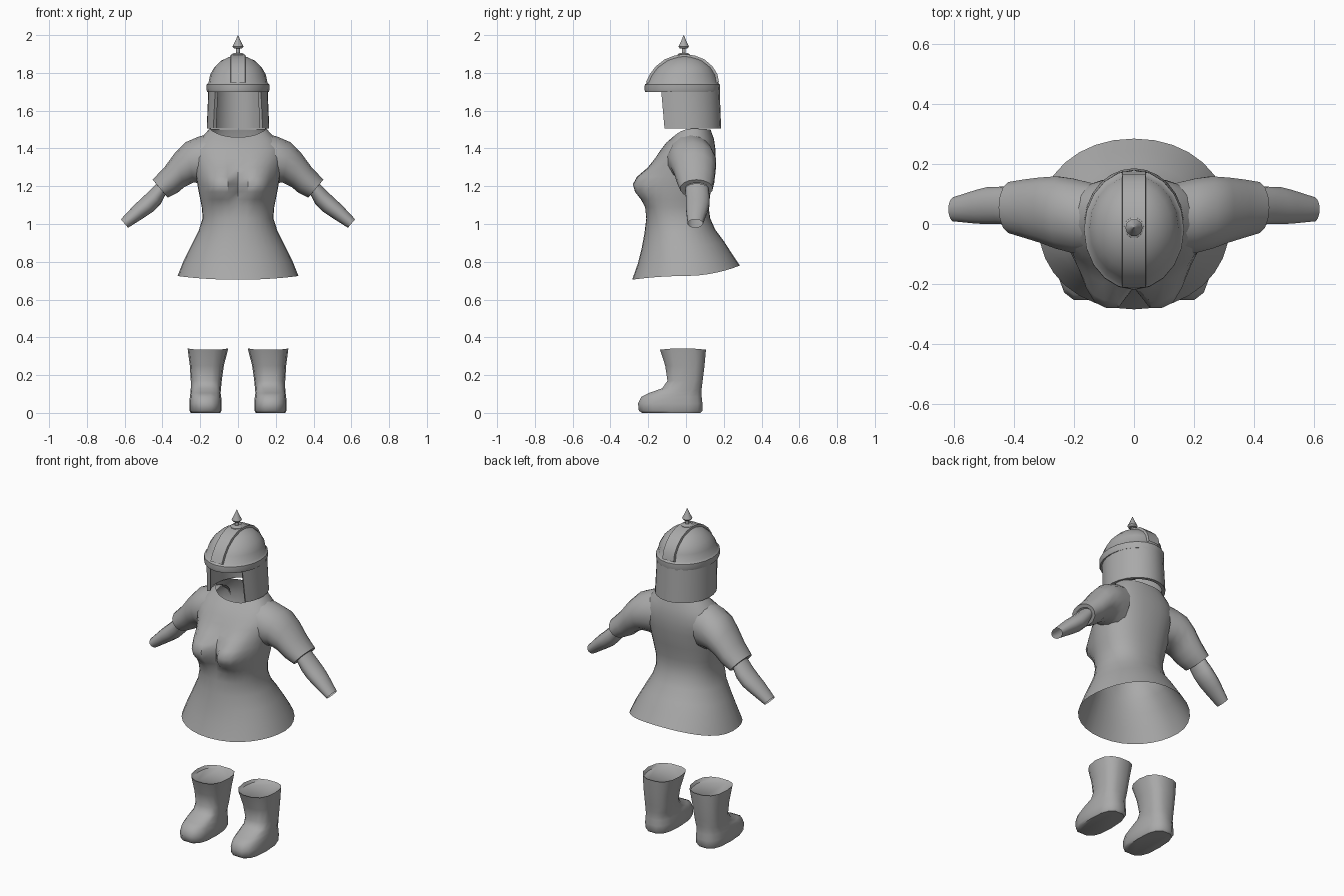
import bpy, bmesh, math
from mathutils import Vector

if "Cube" in bpy.data.objects:
    bpy.data.objects.remove(bpy.data.objects["Cube"])

grey = bpy.data.materials.new("mid grey")
grey.diffuse_color = (0.4, 0.4, 0.4, 1)
grey.use_nodes = True
grey.node_tree.nodes["Principled BSDF"].inputs["Base Color"].default_value = grey.diffuse_color


def finish(name, bm, angle=50):
    bmesh.ops.recalc_face_normals(bm, faces=bm.faces)
    me = bpy.data.meshes.new(name)
    bm.to_mesh(me)
    bm.free()
    ob = bpy.data.objects.new(name, me)
    bpy.context.collection.objects.link(ob)
    me.materials.append(grey)
    bpy.ops.object.select_all(action='DESELECT')
    ob.select_set(True)
    bpy.context.view_layer.objects.active = ob
    bpy.ops.object.shade_smooth_by_angle(angle=math.radians(angle))
    return ob


def loft(name, rings, cap_start=False, cap_end=False, closed=True, angle=50):
    """Skin a list of equally long point rings."""
    bm = bmesh.new()
    vs = [[bm.verts.new(p) for p in r] for r in rings]
    n = len(vs[0])
    for a, b in zip(vs, vs[1:]):
        for i in range(n if closed else n - 1):
            j = (i + 1) % n
            bm.faces.new((a[i], a[j], b[j], b[i]))
    if cap_start:
        bm.faces.new(vs[0])
    if cap_end:
        bm.faces.new(vs[-1])
    return finish(name, bm, angle)


def power(v, e):
    return math.copysign(abs(v) ** e, v)


def ring(n, cx, hw, yf, yb, zs, zf=None, zb=None, e=1.0):
    """Level ring from half width, front/back y, and side/front/back heights."""
    zf, zb = zs if zf is None else zf, zs if zb is None else zb
    out = []
    for i in range(n):
        t = 2 * math.pi * i / n
        c, s = power(math.cos(t), e), power(math.sin(t), e)
        z = zs + ((zf if s < 0 else zb) - zs) * s * s
        out.append(Vector((cx + hw * c, (yf + yb) / 2 + (yb - yf) / 2 * s, z)))
    return out


def mirror_x(rings):
    return [[Vector((-p.x, p.y, p.z)) for p in r] for r in rings]


# Tunic body: side z, front z, back z, half width, front y, back y
body = [(.725, .705, .78, .32, -.285, .285), (.80, .79, .84, .29, -.255, .245),
        (.88, .87, .91, .25, -.235, .20), (.96, .95, .97, .21, -.22, .155),
        (1.03, 1.03, 1.03, .187, -.21, .128), (1.09, 1.09, 1.09, .192, -.207, .12),
        (1.13, 1.13, 1.13, .20, -.205, .125), (1.17, 1.17, 1.17, .208, -.205, .13),
        (1.21, 1.21, 1.21, .215, -.203, .138), (1.25, 1.25, 1.25, .222, -.20, .145),
        (1.30, 1.30, 1.30, .23, -.18, .152), (1.35, 1.35, 1.35, .24, -.16, .157),
        (1.40, 1.39, 1.40, .235, -.135, .155), (1.45, 1.43, 1.45, .20, -.105, .148),
        (1.505, 1.46, 1.50, .15, -.07, .13)]
rings = []
for zs, zf, zb, hw, yf, yb in body:
    r = ring(32, 0, hw, yf, yb, zs, zf, zb, .85 if zs > 1 else .95)
    for p in r:                                   # two rounded chest forms
        if p.y < 0:
            p.y -= .088 * math.exp(-((abs(p.x) - .095) / .078) ** 4
                                   - ((p.z - 1.205) / .085) ** 2)
    rings.append(r)
loft("tunic_body", rings)


def limb(sections, n=14):
    """Rings from top (x, z), bottom (x, z) and front/back y."""
    out = []
    for tx, tz, bx, bz, yf, yb in sections:
        r = []
        for i in range(n):
            t = 2 * math.pi * i / n
            k, s = (1 + math.cos(t)) / 2, math.sin(t)
            r.append(Vector((bx + (tx - bx) * k, (yf + yb) / 2 + (yb - yf) / 2 * s,
                             bz + (tz - bz) * k)))
        out.append(r)
    return out


sleeve = limb([(.13, 1.485, .16, 1.20, -.10, .14), (.21, 1.462, .20, 1.215, -.10, .155),
               (.28, 1.432, .235, 1.22, -.085, .162), (.335, 1.375, .285, 1.195, -.065, .158),
               (.39, 1.30, .32, 1.165, -.05, .152), (.452, 1.235, .372, 1.14, -.032, .142),
               (.438, 1.218, .385, 1.155, -.005, .12)])
forearm = limb([(.43, 1.215, .385, 1.155, -.005, .12), (.475, 1.17, .41, 1.105, -.002, .126),
                (.515, 1.132, .45, 1.065, -.002, .125), (.55, 1.10, .495, 1.035, .0, .115),
                (.62, 1.025, .582, .98, .008, .09)])

# Boots, sole to sunken top: z, centre x, half width, front y, back y
boot_rows = [(0, .172, .078, -.235, .08), (.012, .172, .085, -.253, .09),
             (.05, .172, .086, -.257, .09), (.085, .172, .083, -.24, .086),
             (.105, .172, .08, -.20, .085), (.13, .17, .08, -.128, .085),
             (.17, .168, .082, -.10, .09), (.25, .165, .09, -.112, .10)]
boot = [ring(14, cx, hw, yf, yb, z, e=.72) for z, cx, hw, yf, yb in boot_rows]
boot.append(ring(14, .159, .108, -.14, .108, .342, .334, .334, e=.8))
boot.append(ring(14, .159, .098, -.128, .098, .325, e=.8))

for side, f in (("right", lambda r: r), ("left", mirror_x)):
    loft(side + "_sleeve", f(sleeve))
    loft(side + "_forearm", f(forearm))
    loft(side + "_boot", f(boot), True, True)

# Helmet dome with rolled rim: z, half width, front y, back y
dome = [(1.70, .150, -.20, .165), (1.70, .163, -.217, .178), (1.712, .167, -.22, .181),
        (1.738, .167, -.218, .18), (1.748, .156, -.206, .168), (1.79, .148, -.185, .16),
        (1.83, .125, -.155, .135), (1.865, .088, -.11, .095), (1.885, .045, -.06, .045),
        (1.89, .015, -.025, .01)]
loft("helmet_dome", [ring(20, 0, hw, yf, yb, z) for z, hw, yf, yb in dome], cap_end=True, angle=40)

# Raised crest band running front to back
path = [(yf, z) for z, hw, yf, yb in dome[4:]] + [(yb, z) for z, hw, yf, yb in dome[:3:-1]]
rows = []
for y, z in path:
    d = Vector((0, y + .018, z - 1.70)).normalized() * .007
    rows.append([Vector((x, y, z)) + d * k
                 for x, k in ((-.043, -3), (-.038, 1), (.038, 1), (.043, -3))])
loft("crest_band", rows, closed=False, angle=35)

# Neck guard: open-fronted wall with thickness
guard = []
for z, a, yf, yb, th, t0 in ((1.72, .157, -.20, .178, 0, -40), (1.505, .166, -.185, .186, 0, -38),
                             (1.505, .166, -.185, .186, .02, -38), (1.72, .157, -.20, .178, .02, -40)):
    r = []
    for i in range(19):
        t = math.radians(t0 + (180 - 2 * t0) * i / 18)
        r.append(Vector(((a - th) * math.cos(t),
                         (yf + yb) / 2 + ((yb - yf) / 2 - th) * math.sin(t), z)))
    guard.append(r)
loft("neck_guard", [list(c) for c in zip(*guard)], True, True, angle=40)

# Finial: base disc, rod and pointed tip (z, radius)
finial = [(1.885, .036), (1.898, .034), (1.905, .022), (1.906, .011), (1.928, .010),
          (1.93, .022), (1.94, .029), (1.965, .016), (2.0, .001)]
loft("finial", [ring(10, 0, r, -.012 - r, -.012 + r, z) for z, r in finial], True, True, angle=40)
